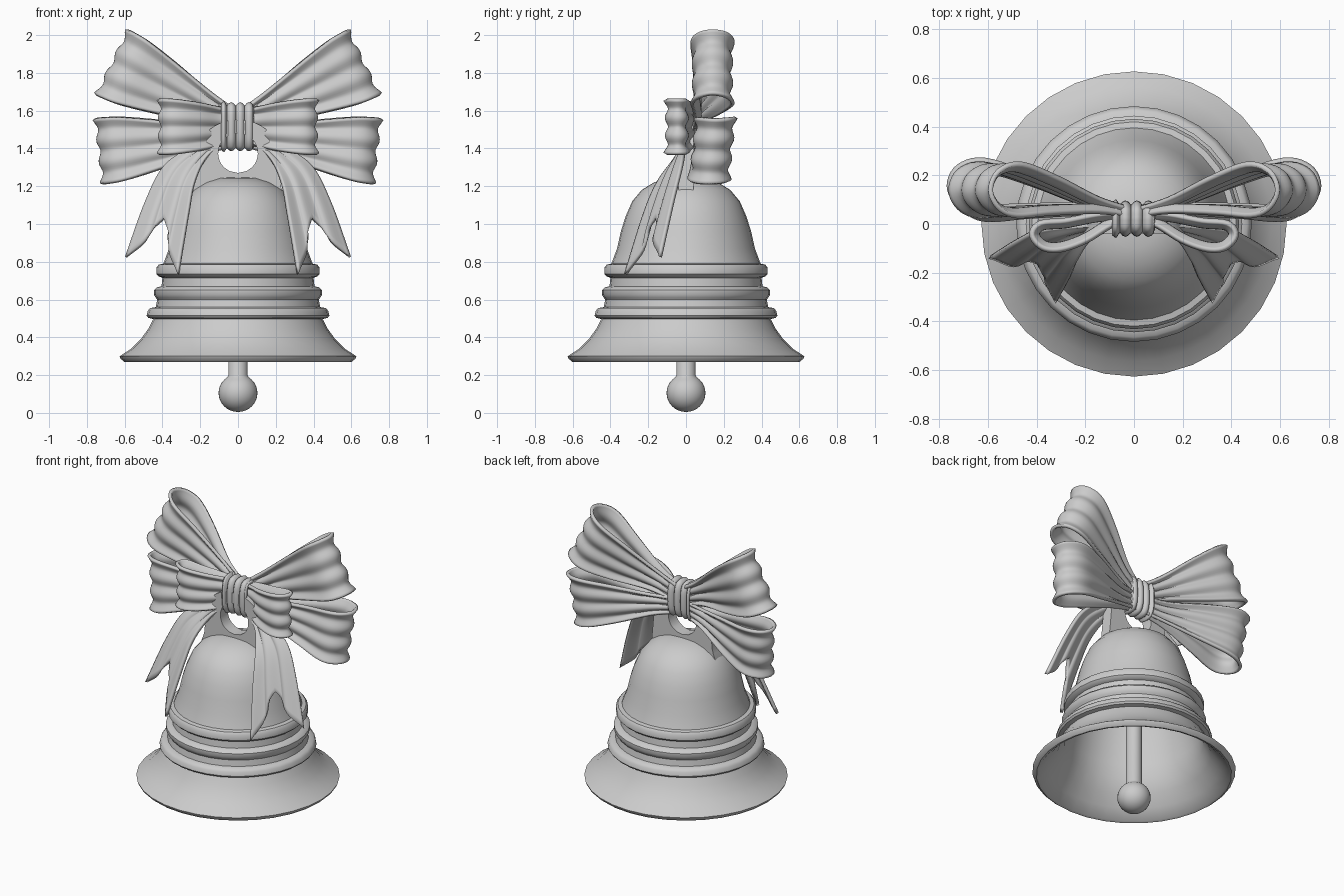
import bpy, bmesh, math
from mathutils import Vector

if "Cube" in bpy.data.objects:
    bpy.data.objects.remove(bpy.data.objects["Cube"])


def finish(name, bm, solid=0.0, mirror=False, angle=40):
    bmesh.ops.remove_doubles(bm, verts=bm.verts, dist=1e-5)
    bmesh.ops.recalc_face_normals(bm, faces=bm.faces)
    me = bpy.data.meshes.new(name)
    bm.to_mesh(me)
    bm.free()
    ob = bpy.data.objects.new(name, me)
    bpy.context.collection.objects.link(ob)
    bpy.ops.object.select_all(action='DESELECT')
    ob.select_set(True)
    bpy.context.view_layer.objects.active = ob
    bpy.ops.object.shade_smooth_by_angle(angle=math.radians(angle))
    if mirror:
        ob.modifiers.new("mirror", 'MIRROR').use_mirror_merge = False
    if solid:
        m = ob.modifiers.new("thickness", 'SOLIDIFY')
        m.thickness = solid
        m.offset = 0
    return ob


def grid(bm, rows):
    vs = [[bm.verts.new(p) for p in r] for r in rows]
    for a, b in zip(vs, vs[1:]):
        for i in range(len(a) - 1):
            bm.faces.new((a[i], a[i + 1], b[i + 1], b[i]))


def lathe(name, profile, n=32):
    bm = bmesh.new()
    vs = [bm.verts.new((r, 0, z)) for r, z in profile]
    es = [bm.edges.new(p) for p in zip(vs, vs[1:])]
    bmesh.ops.spin(bm, geom=vs + es, cent=(0, 0, 0), axis=(0, 0, 1),
                   angle=2 * math.pi, steps=n, use_merge=True)
    return finish(name, bm)


def spline(pts, n):
    """Catmull-Rom curve through points, n samples per span."""
    p = [Vector(q) for q in pts]
    p = [2 * p[0] - p[1]] + p + [2 * p[-1] - p[-2]]
    out = []
    for i in range(1, len(p) - 2):
        a, b, c, d = p[i - 1:i + 3]
        for k in range(n):
            t = k / n
            out.append(0.5 * (2 * b + (c - a) * t + (2 * a - 5 * b + 4 * c - d) * t * t
                              + (3 * b - a - 3 * c + d) * t ** 3))
    return out + [p[-2]]


def ribbon(name, path, origin, d, w, e=(0, 1, 0), folds=3, amp=0.014, mirror=True, nv=28):
    """Pleated ribbon: path holds (along d, along e, half width)."""
    o, d, w, e = Vector(origin), Vector(d), Vector(w), Vector(e)
    s = spline(path, 5)
    rows = []
    for i, q in enumerate(s):
        t = s[min(i + 1, len(s) - 1)] - s[max(i - 1, 0)]
        if not mirror and i in (0, len(s) - 1):
            t = s[1] - s[-2]
        n = (d * t.y - e * t.x).normalized()
        row = []
        for k in range(nv + 1):
            v = 2 * k / nv - 1
            rip = amp * (math.cos(math.pi * folds * (v + 1)) * 0.6 + v ** 10 * 0.6 - 0.3)
            row.append(o + d * q.x + e * q.y + w * (q.z * v) + n * rip)
        rows.append(row)
    bm = bmesh.new()
    grid(bm, rows)
    return finish(name, bm, 0.02, mirror, 60)


# Bell shell with three raised bands, outside then inside
lathe("bell", [
    (0, 1.25), (0.1, 1.243), (0.17, 1.22), (0.235, 1.18), (0.285, 1.12), (0.32, 1.04),
    (0.345, 0.96), (0.365, 0.87), (0.395, 0.79), (0.42, 0.785), (0.432, 0.77), (0.432, 0.735),
    (0.42, 0.722), (0.40, 0.715), (0.405, 0.67), (0.43, 0.665), (0.445, 0.65), (0.445, 0.625),
    (0.435, 0.61), (0.428, 0.6), (0.435, 0.56), (0.465, 0.555), (0.478, 0.54), (0.484, 0.515),
    (0.475, 0.503), (0.448, 0.497), (0.475, 0.445), (0.515, 0.39), (0.565, 0.34), (0.627, 0.3),
    (0.622, 0.287), (0.602, 0.27), (0.585, 0.275), (0.53, 0.335), (0.475, 0.405), (0.43, 0.49),
    (0.415, 0.58), (0.39, 0.7), (0.37, 0.8), (0.335, 0.92), (0.29, 1.06), (0.2, 1.16), (0, 1.2)])

# Clapper: rod and ball
ball = [(0.103 * math.sin(a), 0.105 - 0.1 * math.cos(a))
        for a in [math.pi * i / 16 for i in range(15)]]
lathe("clapper", [(r, max(z, 0)) for r, z in ball if r < 0.2 and not (z > 0.15 and r < 0.05)]
      + [(0.05, 0.2), (0.048, 1.22), (0, 1.22)])

# Hanger: flat plate arching around a round hole
bm = bmesh.new()
N = 40
rows = []
outer = spline([(0.235, 1.13, 0), (0.225, 1.23, 0), (0.205, 1.4, 0), (0.16, 1.49, 0), (0.08, 1.54, 0),
                (0, 1.55, 0), (-0.08, 1.54, 0), (-0.16, 1.49, 0), (-0.205, 1.4, 0),
                (-0.225, 1.23, 0), (-0.235, 1.13, 0), (0, 1.13, 0)], 4)
outer = outer[:41] + [Vector((x, 1.13, 0)) for x in (-0.12, 0, 0.12, 0.235)]
for p in outer:
    q = Vector((p.x, p.y - 1.375)).normalized() * 0.105
    h = (q.x, q.y + 1.375)
    rows.append([(p.x, -0.04, p.y), (h[0], -0.04, h[1]), (h[0], 0.04, h[1]),
                 (p.x, 0.04, p.y), (p.x, -0.04, p.y)])
grid(bm, rows)
finish("hanger", bm)

# Bow loops, each mirrored to the other side
back = [(0.03, 0.04, 0.055), (0.2, 0.06, 0.085), (0.45, 0.055, 0.145), (0.62, 0.045, 0.182),
        (0.70, 0.075, 0.19), (0.735, 0.14, 0.19), (0.70, 0.21, 0.19), (0.6, 0.235, 0.18),
        (0.42, 0.18, 0.14), (0.2, 0.095, 0.08), (0.03, 0.05, 0.055)]
ribbon("upper_loops", back, (0, 0, 1.53), (0.9, 0, 0.44), (-0.44, 0, 0.9))
ribbon("lower_loops", [(u, y, h * 0.92) for u, y, h in back], (0, 0, 1.47),
       (0.993, 0, -0.115), (0.11, 0.1, 0.98))
ribbon("front_loops", [
    (0.03, 0.02, 0.09), (0.1, 0.0, 0.1), (0.2, -0.06, 0.122), (0.3, -0.095, 0.138),
    (0.37, -0.09, 0.145), (0.41, -0.045, 0.145), (0.38, -0.005, 0.143), (0.28, 0.005, 0.13),
    (0.15, 0.03, 0.11), (0.03, 0.04, 0.09)], (0, 0, 1.515), (1, 0, 0), (0, 0, 1))

# Knot wrapped around the middle
ring = []
for i in range(17):
    a = 2 * math.pi * i / 16
    c, s = math.cos(a), math.sin(a)
    ring.append((math.copysign(abs(c) ** 0.7, c) * 0.115, math.copysign(abs(s) ** 0.7, s) * 0.06, 0.082))
ribbon("knot", ring, (0, 0.022, 1.515), (0, 0, 1), (1, 0, 0), folds=3.5, amp=0.016, mirror=False)

# Hanging tails with forked ends
out_edge = spline([(0.08, 0.0, 1.53), (0.22, -0.01, 1.42), (0.38, -0.03, 1.31),
                   (0.48, -0.08, 1.12), (0.585, -0.15, 0.825)], 8)
in_edge = spline([(0.06, -0.01, 1.44), (0.17, -0.05, 1.35), (0.235, -0.14, 1.22),
                  (0.27, -0.21, 1.05), (0.325, -0.305, 0.735)], 8)


def at(curve, t):
    f = t * (len(curve) - 1)
    i = min(int(f), len(curve) - 2)
    return curve[i].lerp(curve[i + 1], f - i)


rows = []
for j in range(33):
    row = []
    for k in range(25):
        v = k / 24
        t = j / 32 * (1 - 0.2 * (1 - abs(2 * v - 1)))
        p = at(in_edge, t).lerp(at(out_edge, t), v)
        row.append(p + Vector((-0.45, -0.8, 0)) * (0.018 * t * math.cos(5 * math.pi * v)))
    rows.append(row)
bm = bmesh.new()
grid(bm, rows)
finish("tails", bm, 0.02, True, 60)
